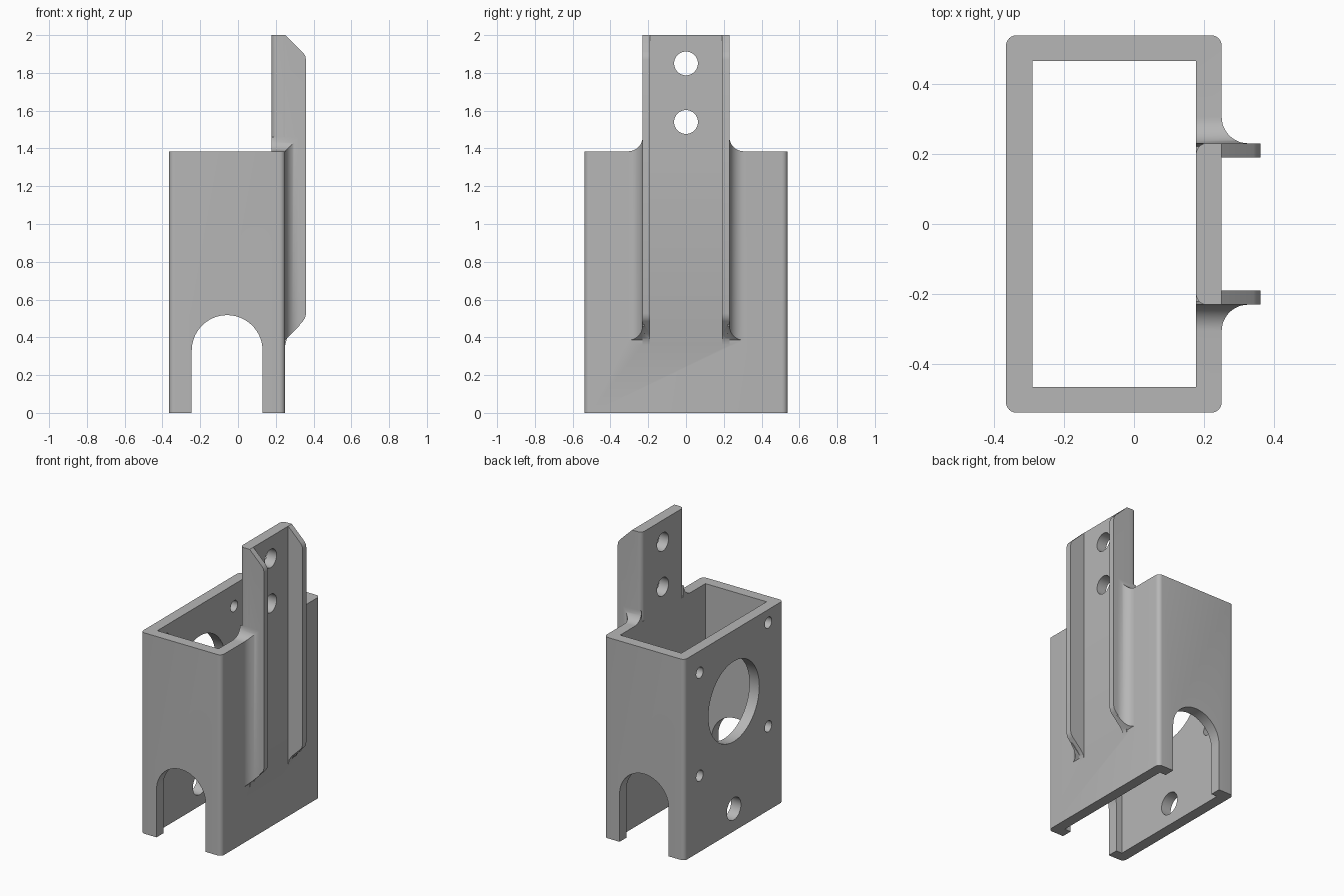
import bpy, bmesh, math

cube = bpy.data.objects.get("Cube")
if cube:
    bpy.data.objects.remove(cube, do_unlink=True)

grey = bpy.data.materials.new("plain_grey")
grey.use_nodes = True
grey.diffuse_color = (0.47, 0.47, 0.47, 1)
grey.node_tree.nodes["Principled BSDF"].inputs["Base Color"].default_value = grey.diffuse_color


def prism(name, outline, start, end):
    """Solid between two placements of a 2D outline."""
    bm = bmesh.new()
    a = [bm.verts.new(start(u, v)) for u, v in outline]
    b = [bm.verts.new(end(u, v)) for u, v in outline]
    bm.faces.new(a)
    bm.faces.new(b)
    n = len(a)
    for i in range(n):
        j = (i + 1) % n
        bm.faces.new((a[i], a[j], b[j], b[i]))
    bmesh.ops.recalc_face_normals(bm, faces=bm.faces)
    mesh = bpy.data.meshes.new(name)
    bm.to_mesh(mesh)
    bm.free()
    mesh.materials.append(grey)
    obj = bpy.data.objects.new(name, mesh)
    bpy.context.collection.objects.link(obj)
    return obj


def along_x(name, pts, x0, x1):
    return prism(name, pts, lambda y, z: (x0, y, z), lambda y, z: (x1, y, z))


def along_y(name, pts, y0, y1):
    return prism(name, pts, lambda x, z: (x, y0, z), lambda x, z: (x, y1, z))


def along_z(name, pts, z0, z1):
    return prism(name, pts, lambda x, y: (x, y, z0), lambda x, y: (x, y, z1))


def arc(cx, cy, r, a0, a1, n=12):
    angles = [math.radians(a0 + (a1 - a0) * i / n) for i in range(n + 1)]
    return [(cx + r * math.cos(t), cy + r * math.sin(t)) for t in angles]


def circle(cx, cy, r, n=48):
    return arc(cx, cy, r, 0, 360, n)[:-1]


def combine(target, tool, operation):
    mod = target.modifiers.new(operation, "BOOLEAN")
    mod.operation = operation
    mod.solver = "EXACT"
    mod.object = tool
    bpy.context.view_layer.objects.active = target
    bpy.ops.object.modifier_apply(modifier=mod.name)
    bpy.data.objects.remove(tool, do_unlink=True)


BACK, FACE, INNER = -0.365, 0.25, 0.177   # wall planes in x
HALF, TOP, R = 0.538, 1.385, 0.03
FIL = 0.075                               # fillet radius

# Rounded rectangular housing
outer = (arc(FACE - R, HALF - R, R, 0, 90, 6) + arc(BACK + R, HALF - R, R, 90, 180, 6)
         + arc(BACK + R, R - HALF, R, 180, 270, 6) + arc(FACE - R, R - HALF, R, 270, 360, 6))
body = along_z("housing_bracket", outer, 0, TOP)
cavity = [(-0.29, -0.464), (INNER, -0.464), (INNER, 0.464), (-0.29, 0.464)]
combine(body, along_z("cavity", cavity, -0.1, 1.5), "DIFFERENCE")

# Arched openings through both end walls
arch = [(-0.245, -0.1), (0.13, -0.1)] + arc(-0.0575, 0.33, 0.1875, 0, 180, 32)
combine(body, along_y("arch", arch, -0.7, 0.7), "DIFFERENCE")

# Tall mounting plate with rounded inner edges
plate = ([(FACE, -0.23), (FACE, 0.23)] + arc(INNER + R, 0.23 - R, R, 90, 180, 6)
         + arc(INNER + R, R - 0.23, R, 180, 270, 6))
combine(body, along_z("mounting_plate", plate, TOP, 2), "UNION")

# Side rails with their blended bases
rail = [(0.24, 2), (0.25, 2), (0.34, 1.912), (0.355, 1.893), (0.36, 1.87),
        (0.36, 0.525), (0.355, 0.502), (0.343, 0.485), (0.275, 0.418),
        (0.258, 0.392), (0.25, 0.36), (0.24, 0.36)]
for s in (1, -1):
    combine(body, along_y("rail", rail, s * 0.19, s * 0.23), "UNION")

    # Vertical fillet, cut at a slant top and bottom
    curve = arc(FACE + FIL, 0.23 + FIL, FIL, 180, 270)
    upright = [(0.24, 0.22), (0.24, 0.23 + FIL)] + curve + [(FACE + FIL, 0.22)]
    combine(body, prism("rail_fillet", upright,
                        lambda x, y: (x, s * y, 0.385 + x - FACE),
                        lambda x, y: (x, s * y, TOP + x - FACE)), "UNION")

    # Fillet between the rim and the plate edge, mitred to the upright one
    sweep = arc(0.23 + FIL, TOP + FIL, FIL, 180, 270)
    rim = sweep + [(0.23 + FIL, TOP - 0.01), (0.22, TOP - 0.01)]
    combine(body, prism("rim_fillet", rim,
                        lambda y, z: (INNER, s * y, z),
                        lambda y, z: (FACE + z - TOP, s * y, z)), "UNION")

# Bolt holes in the plate
for z in (1.85, 1.54):
    combine(body, along_x("plate_hole", circle(0, z, 0.063), 0.1, 0.4), "DIFFERENCE")

# Large opening, lower hole and four screw holes in the flat wall
holes = [(0, 0.895, 0.277), (0, 0.155, 0.077)]
holes += [(0.372, z, 0.038) for z in (1.235, 0.525)]
holes += [(-0.375, z, 0.038) for z in (1.295, 0.58)]
for y, z, r in holes:
    combine(body, along_x("wall_hole", circle(y, z, r), -0.5, -0.2), "DIFFERENCE")

bpy.ops.object.select_all(action="DESELECT")
body.select_set(True)
bpy.context.view_layer.objects.active = body
bpy.ops.object.shade_smooth_by_angle(angle=math.radians(30))
